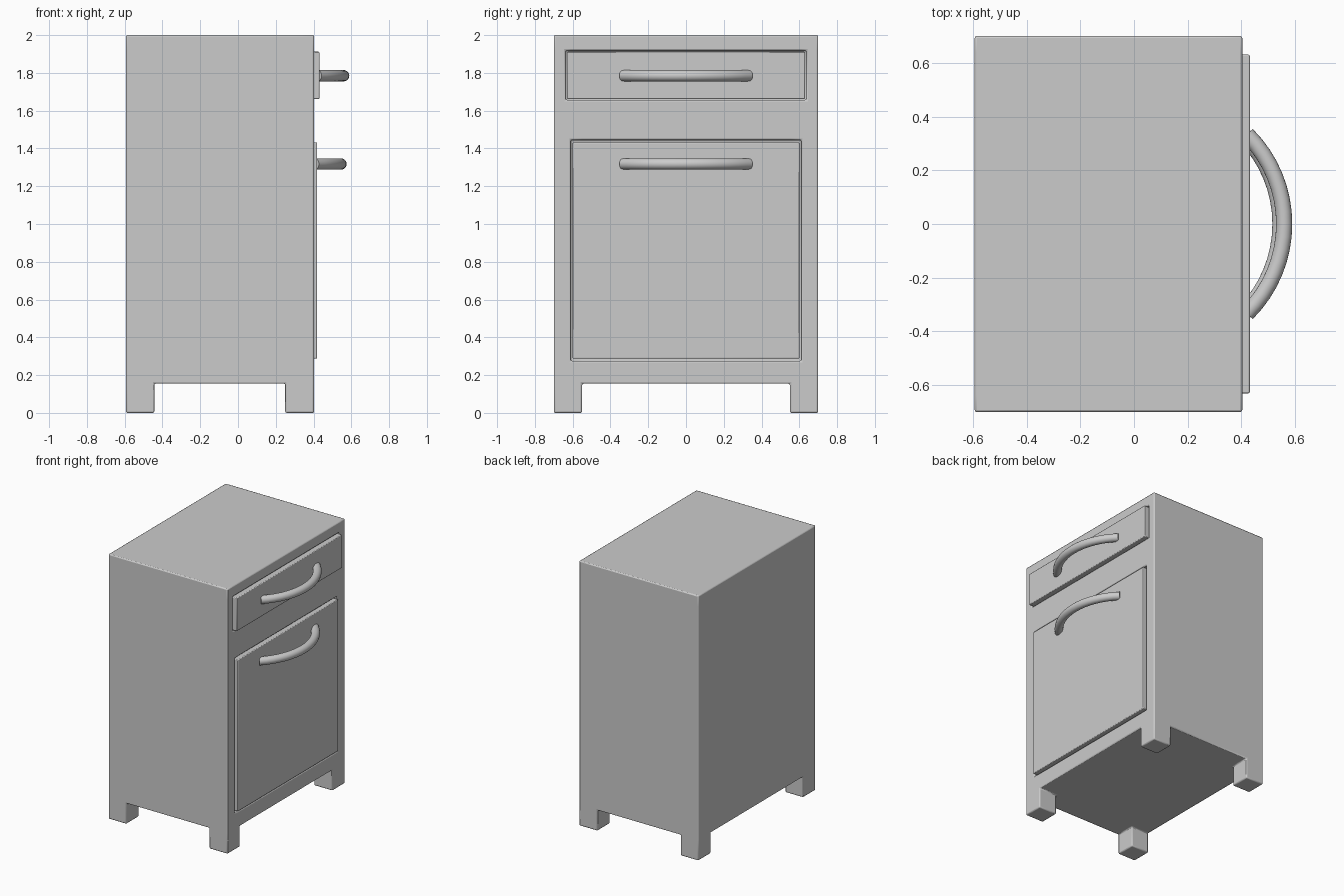
import bpy, bmesh, math
from itertools import product

if "Cube" in bpy.data.objects:
    bpy.data.objects.remove(bpy.data.objects["Cube"])


def finish(bm, name, bevel=0):
    me = bpy.data.meshes.new(name)
    bmesh.ops.recalc_face_normals(bm, faces=bm.faces)
    bm.to_mesh(me)
    bm.free()
    ob = bpy.data.objects.new(name, me)
    bpy.context.collection.objects.link(ob)
    if bevel:
        m = ob.modifiers.new("Bevel", 'BEVEL')
        m.width, m.segments, m.limit_method = bevel, 2, 'ANGLE'
        m.use_clamp_overlap = False
    bpy.ops.object.select_all(action='DESELECT')
    ob.select_set(True)
    bpy.context.view_layer.objects.active = ob
    bpy.ops.object.shade_smooth_by_angle(angle=math.radians(35))
    return ob


# Carcass: one solid with four legs and two recesses, made from filled cells
xs = [-.593, -.443, .25, .30, .403]
ys = [-.7, -.637, -.61, -.55, .55, .61, .637, .7]
zs = [0, .155, .275, 1.445, 1.657, 1.918, 2]


def solid(c):
    i, j, k = c
    if not (0 <= i < len(xs) - 1 and 0 <= j < len(ys) - 1 and 0 <= k < len(zs) - 1):
        return False
    if k == 0:                                   # legs
        return i != 1 and j in (0, 1, 2, 4, 5, 6)
    if i == 3:                                   # door and drawer openings
        return not ((k == 2 and 2 <= j <= 4) or (k == 4 and 1 <= j <= 5))
    return True


bm = bmesh.new()
verts = {}


def vert(p):
    if p not in verts:
        verts[p] = bm.verts.new((xs[p[0]], ys[p[1]], zs[p[2]]))
    return verts[p]


# legs are 0.15 square: front pair spans two x cells, back pair one
for c in product(range(4), range(7), range(6)):
    if not solid(c):
        continue
    for ax, d in product(range(3), (0, 1)):
        n = list(c)
        n[ax] += 2 * d - 1
        if solid(n):
            continue
        loop = []
        for a, b in ((0, 0), (1, 0), (1, 1), (0, 1)):
            p = list(c)
            p[ax] += d
            p[(ax + 1) % 3] += a
            p[(ax + 2) % 3] += b
            loop.append(vert(tuple(p)))
        bm.faces.new(loop)
finish(bm, "cabinet_body", .008)


# Front panels
def panel(name, front, half, z0, z1):
    bm = bmesh.new()
    bmesh.ops.create_cube(bm, size=1)
    for v in bm.verts:
        v.co = (front if v.co.x > 0 else .295, half * 2 * v.co.y, z1 if v.co.z > 0 else z0)
    finish(bm, name, .005)


panel("drawer_front", .431, .63, 1.662, 1.912)
panel("door", .419, .6, .287, 1.432)


# Bowed tube handles
def handle(name, front, z, r=.03, n=16, sides=20):
    half, sag = .322, .128
    R = (half ** 2 + sag ** 2) / (2 * sag)
    amax = math.asin(half / R) + .03
    bm = bmesh.new()
    rings = []
    for i in range(n + 1):
        a = amax * (2 * i / n - 1)
        ring = []
        for s in range(sides):
            t = math.tau * s / sides
            q = R + r * math.cos(t)
            ring.append(bm.verts.new((front + sag - R + q * math.cos(a),
                                      q * math.sin(a), z + r * math.sin(t))))
        rings.append(ring)
    for A, B in zip(rings, rings[1:]):
        for s in range(sides):
            t = (s + 1) % sides
            bm.faces.new((A[s], A[t], B[t], B[s]))
    bm.faces.new(rings[0])
    bm.faces.new(rings[-1])
    finish(bm, name)


handle("drawer_handle", .431, 1.785)
handle("door_handle", .417, 1.318)
